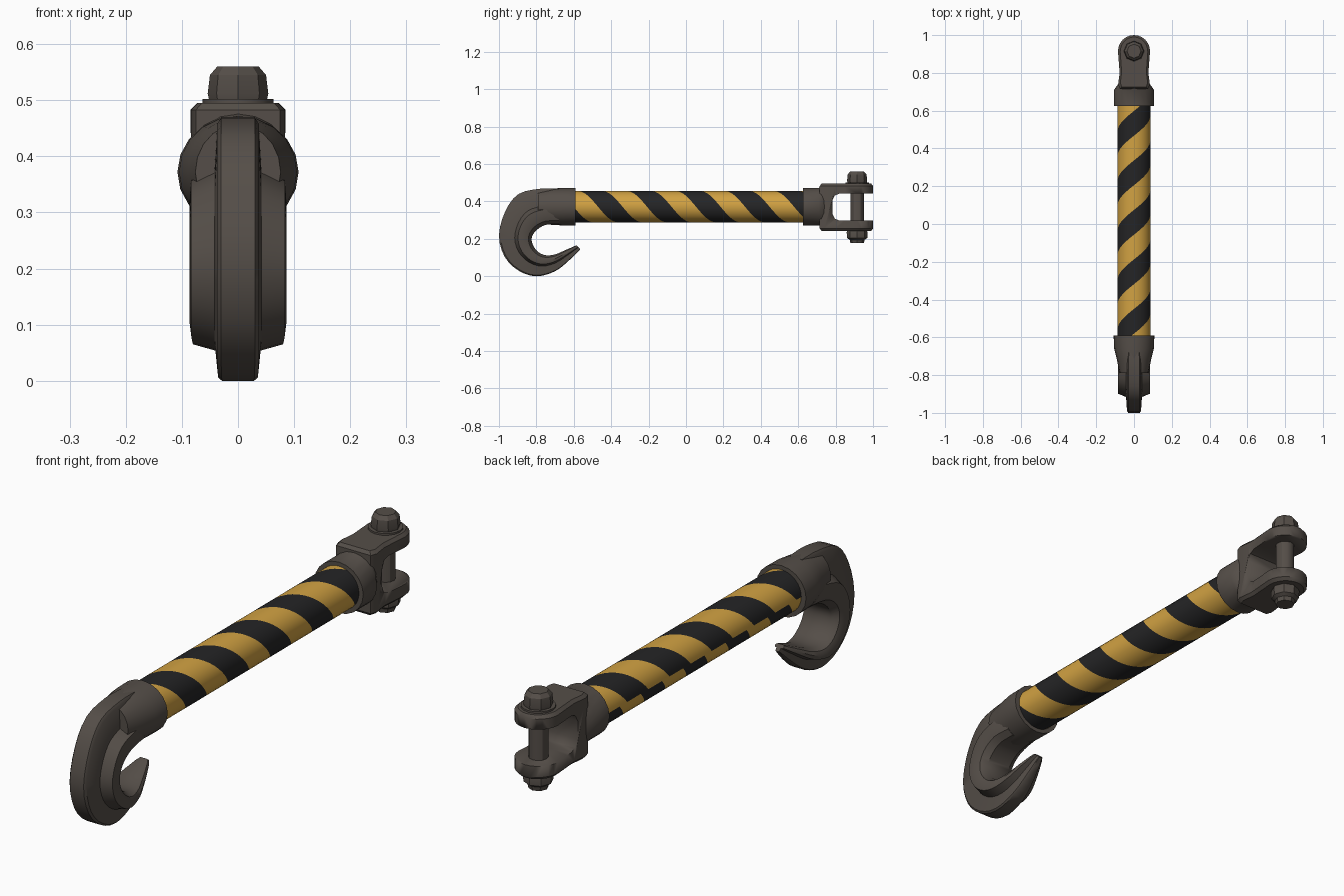
import bpy, bmesh, math
from math import pi, cos, sin
from mathutils import Vector

cube = bpy.data.objects.get("Cube")
if cube:
    bpy.data.objects.remove(cube, do_unlink=True)

AXIS_Z = 0.372          # height of the bar axis
PIN_Y = 0.915           # position of the clevis pin


def material(name, rgb):
    m = bpy.data.materials.new(name)
    m.use_nodes = True
    m.diffuse_color = (*rgb, 1)
    m.node_tree.nodes["Principled BSDF"].inputs["Base Color"].default_value = (*rgb, 1)
    return m


STEEL = material("dark_steel", (0.09, 0.076, 0.065))
YELLOW = material("warning_yellow", (0.64, 0.36, 0.055))
BLACK = material("stripe_black", (0.018, 0.018, 0.019))


def finish(name, bm, mats, angle=40):
    bmesh.ops.recalc_face_normals(bm, faces=bm.faces[:])
    mesh = bpy.data.meshes.new(name)
    bm.to_mesh(mesh)
    bm.free()
    for m in mats:
        mesh.materials.append(m)
    ob = bpy.data.objects.new(name, mesh)
    bpy.context.collection.objects.link(ob)
    bpy.ops.object.select_all(action='DESELECT')
    ob.select_set(True)
    bpy.context.view_layer.objects.active = ob
    bpy.ops.object.shade_smooth_by_angle(angle=math.radians(angle))
    return ob


def loft(bm, rings):
    """Skin closed rings of points and cap both ends."""
    rings = [[bm.verts.new(p) for p in r] for r in rings]
    n = len(rings[0])
    for a, b in zip(rings, rings[1:]):
        for i in range(n):
            j = (i + 1) % n
            bm.faces.new((a[i], a[j], b[j], b[i]))
    bm.faces.new(rings[0])
    bm.faces.new(rings[-1])


def sleeve(name, sections, sides=20):
    """Round socket along y from (y, x radius, z radius) sections."""
    bm = bmesh.new()
    loft(bm, [[(rx * cos(2 * pi * i / sides), y, AXIS_Z + rz * sin(2 * pi * i / sides))
               for i in range(sides)] for y, rx, rz in sections])
    return finish(name, bm, [STEEL])


def turned(name, profile, sides):
    """Part turned about the pin axis from (radius, z) points."""
    bm = bmesh.new()
    loft(bm, [[(r * cos(2 * pi * i / sides), PIN_Y + r * sin(2 * pi * i / sides), z)
               for i in range(sides)] for r, z in profile])
    return finish(name, bm, [STEEL], 30)


# Striped bar: grid sheared along the helix so stripe edges are clean
def striped_bar(start=-0.62, end=0.66, radius=0.084, period=0.262, lead=0.07):
    sides, sub, rows = 32, 4, 18
    first = 0.25 - period / 4 - period * 5
    bm = bmesh.new()
    grid = []
    for r in range(rows * sub + 1):
        ring = []
        for i in range(sides + 1):
            a = -pi + 2 * pi * i / sides
            y = first + r * period / 2 / sub + lead * a
            ring.append(bm.verts.new((radius * 1.04 * cos(a), y, AXIS_Z - radius * sin(a))))
        grid.append(ring)
    for r in range(rows * sub):
        for i in range(sides):
            f = bm.faces.new((grid[r][i], grid[r][i + 1], grid[r + 1][i + 1], grid[r + 1][i]))
            f.material_index = (r // sub) % 2
    for y, side in ((start, -1), (end, 1)):
        bmesh.ops.bisect_plane(bm, geom=bm.verts[:] + bm.edges[:] + bm.faces[:],
                               plane_co=(0, y, 0), plane_no=(0, side, 0), clear_outer=True)
    bmesh.ops.remove_doubles(bm, verts=bm.verts[:], dist=0.0001)
    return finish("striped_bar", bm, [YELLOW, BLACK])


striped_bar()

# Hook socket
sleeve("hook_socket", [(-0.59, 0.108, 0.1), (-0.66, 0.105, 0.1), (-0.72, 0.09, 0.097),
                       (-0.79, 0.076, 0.085)])

# Hook: inner and outer edge (y, z) with width factor, swept with a ridged section
HOOK = [((-0.68, 0.28), (-0.68, 0.468), 0.9),
        ((-0.75, 0.275), (-0.78, 0.468), 1),
        ((-0.795, 0.25), (-0.895, 0.44), 1),
        ((-0.82, 0.22), (-0.965, 0.35), 1),
        ((-0.825, 0.19), (-1.0, 0.22), 1),
        ((-0.812, 0.155), (-0.97, 0.105), 1),
        ((-0.783, 0.125), (-0.895, 0.03), 1),
        ((-0.745, 0.112), (-0.8, 0.0), 0.95),
        ((-0.70, 0.117), (-0.7, 0.027), 0.8),
        ((-0.645, 0.14), (-0.625, 0.085), 0.55),
        ((-0.585, 0.166), (-0.565, 0.145), 0.22)]
SECTION = [(0, 0.05), (0.1, 0.077), (0.25, 0.086), (0.42, 0.084), (0.52, 0.042), (0.95, 0.037),
           (1, 0.03)]


def hook_ring(inner, outer, width):
    a, b = Vector((0, *inner)), Vector((0, *outer))
    half = [a.lerp(b, t) + Vector((w * width, 0, 0)) for t, w in SECTION]
    return half + [Vector((-p.x, p.y, p.z)) for p in reversed(half)]


def smooth_path(keys, steps=3):
    """Catmull-Rom refinement of the hook stations."""
    flat = [Vector((*i, *o)) for i, o, w in keys]
    out = []
    for k in range(len(keys) - 1):
        p0, p1 = flat[max(k - 1, 0)], flat[k]
        p2, p3 = flat[k + 1], flat[min(k + 2, len(keys) - 1)]
        for s in range(steps):
            t = s / steps
            p = (p1 * 2 + (p2 - p0) * t + (p0 * 2 - p1 * 5 + p2 * 4 - p3) * t ** 2
                 + (p1 * 3 - p0 - p2 * 3 + p3) * t ** 3) / 2
            out.append((p[:2], p[2:], keys[k][2] * (1 - t) + keys[k + 1][2] * t))
    return out + [keys[-1]]


bm = bmesh.new()
loft(bm, [hook_ring(*s) for s in smooth_path(HOOK)])
finish("hook", bm, [STEEL], 35)

# Clevis socket, flaring up to the fork
sleeve("clevis_socket", [(0.625, 0.106, 0.1), (0.71, 0.106, 0.1), (0.735, 0.088, 0.118),
                         (0.76, 0.07, 0.118)])

# Clevis fork: plan outline extruded upwards, then slotted
side = [(0.075, 0.715), (0.084, 0.74), (0.076, 0.80), (0.08, 0.85)]
side += [(0.085 * cos(a * pi / 12), PIN_Y + 0.085 * sin(a * pi / 12)) for a in range(7)]
outline = side + [(-x, y) for x, y in reversed(side[:-1])]
LOW, HIGH, EASE = 0.243, 0.495, 0.012
bm = bmesh.new()
rings = []
for z, s in ((LOW, 0.86), (LOW + EASE, 1), (HIGH - EASE, 1), (HIGH, 0.86)):
    rings.append([(x * s, 0.86 + (y - 0.86) * (0.5 + s / 2), z) for x, y in outline])
loft(bm, rings)
fork = finish("clevis_fork", bm, [STEEL])

slot = [(1.1, 0.298), (0.82, 0.298), (0.795, 0.308), (0.782, 0.335)]
slot += [(y, 0.74 - z) for y, z in reversed(slot)]
bm = bmesh.new()
loft(bm, [[(x, y, z) for y, z in slot] for x in (-0.2, 0.2)])
cutter = finish("slot_cutter", bm, [STEEL])
cutter.hide_render = True
mod = fork.modifiers.new("slot", 'BOOLEAN')
mod.operation = 'DIFFERENCE'
mod.solver = 'EXACT'
mod.object = cutter
bpy.context.view_layer.objects.active = fork
bpy.ops.object.modifier_apply(modifier=mod.name)
bpy.data.objects.remove(cutter, do_unlink=True)

# Clevis pin with its head, washer and nut
turned("pin_shank", [(0.036, 0.22), (0.036, 0.52)], 12)
turned("pin_washer", [(0.063, 0.49), (0.063, 0.502)], 16)
turned("pin_head", [(0.051, 0.498), (0.054, 0.512), (0.05, 0.545), (0.037, 0.56)], 8)
turned("pin_nut", [(0.05, 0.25), (0.056, 0.235), (0.054, 0.205), (0.04, 0.195), (0.036, 0.178)], 8)
